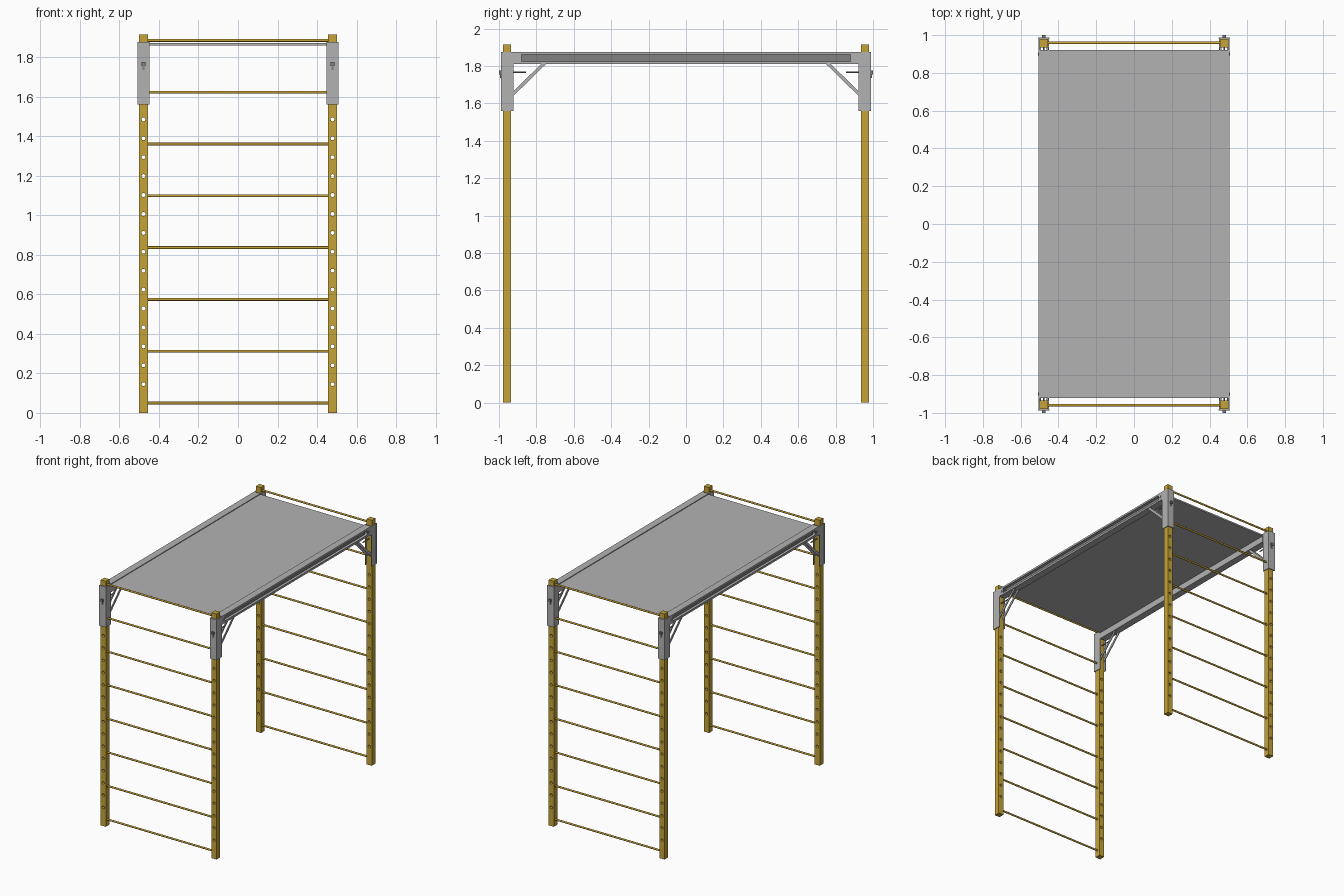
import bpy, bmesh, math
from mathutils import Vector, Matrix

cube = bpy.data.objects.get("Cube")
if cube:
    bpy.data.objects.remove(cube)


def material(name, color):
    m = bpy.data.materials.new(name)
    m.use_nodes = True
    m.diffuse_color = (*color, 1)
    m.node_tree.nodes["Principled BSDF"].inputs["Base Color"].default_value = (*color, 1)
    return m


YELLOW = material("golden yellow", (0.56, 0.37, 0.04))
GREY = material("light grey", (0.45, 0.45, 0.45))
DARK = material("mid grey", (0.22, 0.22, 0.22))


def finish(name, bm, mat):
    mesh = bpy.data.meshes.new(name)
    bmesh.ops.recalc_face_normals(bm, faces=bm.faces)
    bm.to_mesh(mesh)
    bm.free()
    mesh.materials.append(mat)
    ob = bpy.data.objects.new(name, mesh)
    bpy.context.collection.objects.link(ob)
    return ob


def add_box(bm, lo, hi):
    lo, hi = Vector(lo), Vector(hi)
    mat = Matrix.Translation((lo + hi) / 2) @ Matrix.Diagonal((*(hi - lo), 1))
    bmesh.ops.create_cube(bm, size=1, matrix=mat)


def boxes(name, mat, *pairs):
    bm = bmesh.new()
    for lo, hi in pairs:
        add_box(bm, lo, hi)
    return finish(name, bm, mat)


def add_rod(bm, a, b, r, sides=12):
    a, b = Vector(a), Vector(b)
    rot = (b - a).to_track_quat('Z', 'Y').to_matrix().to_4x4()
    bmesh.ops.create_cone(bm, cap_ends=True, segments=sides, radius1=r, radius2=r,
                          depth=(b - a).length, matrix=Matrix.Translation((a + b) / 2) @ rot)


def rod(name, mat, a, b, r, sides=12):
    bm = bmesh.new()
    add_rod(bm, a, b, r, sides)
    ob = finish(name, bm, mat)
    for p in ob.data.polygons:
        p.use_smooth = len(p.vertices) == 4
    return ob


def mirrored(ob):
    """Repeat a left-back part at all four corners."""
    for sx, sy, tag in ((-1, 1, "right_back"), (1, -1, "left_front"), (-1, -1, "right_front")):
        bm = bmesh.new()
        bm.from_mesh(ob.data)
        bmesh.ops.transform(bm, matrix=Matrix.Diagonal((sx, sy, 1, 1)), verts=bm.verts)
        finish(ob.name + "_" + tag, bm, ob.data.materials[0])
    ob.name += "_left_back"


PX, PY, HW = 0.478, 0.957, 0.022

# Posts drilled with a column of through holes
post = boxes("post", YELLOW, ((PX - HW, PY - HW, 0), (PX + HW, PY + HW, 1.915)))
bm = bmesh.new()
for i in range(15):
    z = 0.145 + i * 0.0957
    add_rod(bm, (PX, PY - 0.1, z), (PX, PY + 0.1, z), 0.01, 16)
cutter = finish("hole_cutter", bm, YELLOW)
cutter.hide_render = True
mod = post.modifiers.new("holes", 'BOOLEAN')
mod.object = cutter
mod.solver = 'EXACT'
drilled = bpy.data.meshes.new_from_object(post.evaluated_get(bpy.context.evaluated_depsgraph_get()))
post.modifiers.clear()
post.data = drilled
bpy.data.objects.remove(cutter)
mirrored(post)

# Ladder rungs at both ends
for side, y in (("front", -PY - 0.002), ("back", PY + 0.002)):
    for i in range(8):
        z = 0.05 + i * 0.262
        rod(f"rung_{side}_{i + 1}", YELLOW, (-PX + HW, y, z), (PX - HW, y, z), 0.007)

# U-shaped brackets around the post tops
mirrored(boxes("bracket", GREY,
               ((PX - 0.03, 0.981, 1.56), (PX + 0.03, 0.988, 1.875)),
               ((PX - 0.028, 0.922, 1.56), (PX - 0.023, 0.982, 1.875)),
               ((PX + 0.023, 0.922, 1.56), (PX + 0.028, 0.982, 1.875))))

# Locking hook: head, stem and inner pin
mirrored(boxes("hook", DARK,
               ((PX - 0.009, 0.987, 1.755), (PX + 0.009, 1.0, 1.775)),
               ((PX - 0.004, 0.987, 1.735), (PX + 0.004, 0.994, 1.757))))
mirrored(rod("lock_pin", DARK, (PX, 0.855, 1.767), (PX, 0.937, 1.767), 0.004, 8))

# Diagonal braces from bracket to rail, as a pair of thin bars
bm = bmesh.new()
a, b = Vector((0, 0.938, 1.638)), Vector((0, 0.757, 1.815))
for x in (PX - 0.018, PX + 0.018):
    off = Vector((x, 0, 0))
    mid = (a + b) / 2 + off
    rot = (b - a).to_track_quat('Z', 'X').to_matrix().to_4x4()
    bmesh.ops.create_cube(bm, size=1, matrix=Matrix.Translation(mid) @ rot
                          @ Matrix.Diagonal((0.018, 0.006, (b - a).length, 1)))
mirrored(finish("brace", bm, GREY))

# Side rails: channels open to the outside, with a darker recessed web
for side, s in (("left", 1), ("right", -1)):
    def span(x0, x1, y, z0, z1):
        x0, x1 = sorted((s * x0, s * x1))
        return (x0, -y, z0), (x1, y, z1)
    boxes("rail_" + side, GREY,
          span(0.45, 0.505, 0.92, 1.868, 1.876),
          span(0.45, 0.505, 0.92, 1.81, 1.818),
          span(0.45, 0.455, 0.92, 1.818, 1.868),
          span(0.5, 0.505, 0.92, 1.861, 1.868),
          span(0.5, 0.505, 0.92, 1.818, 1.825))
    boxes("rail_web_" + side, DARK, span(0.455, 0.475, 0.885, 1.818, 1.868))

# Rail end plates with bolt heads
mirrored(boxes("rail_end_plate", GREY, ((0.498, 0.88, 1.812), (0.506, 0.93, 1.874))))
mirrored(rod("rail_bolt", GREY, (0.505, 0.9, 1.842), (0.509, 0.9, 1.842), 0.009))

# Deck panel between the rails
boxes("deck_panel", GREY, ((-0.451, -0.92, 1.858), (0.451, 0.92, 1.87)))
